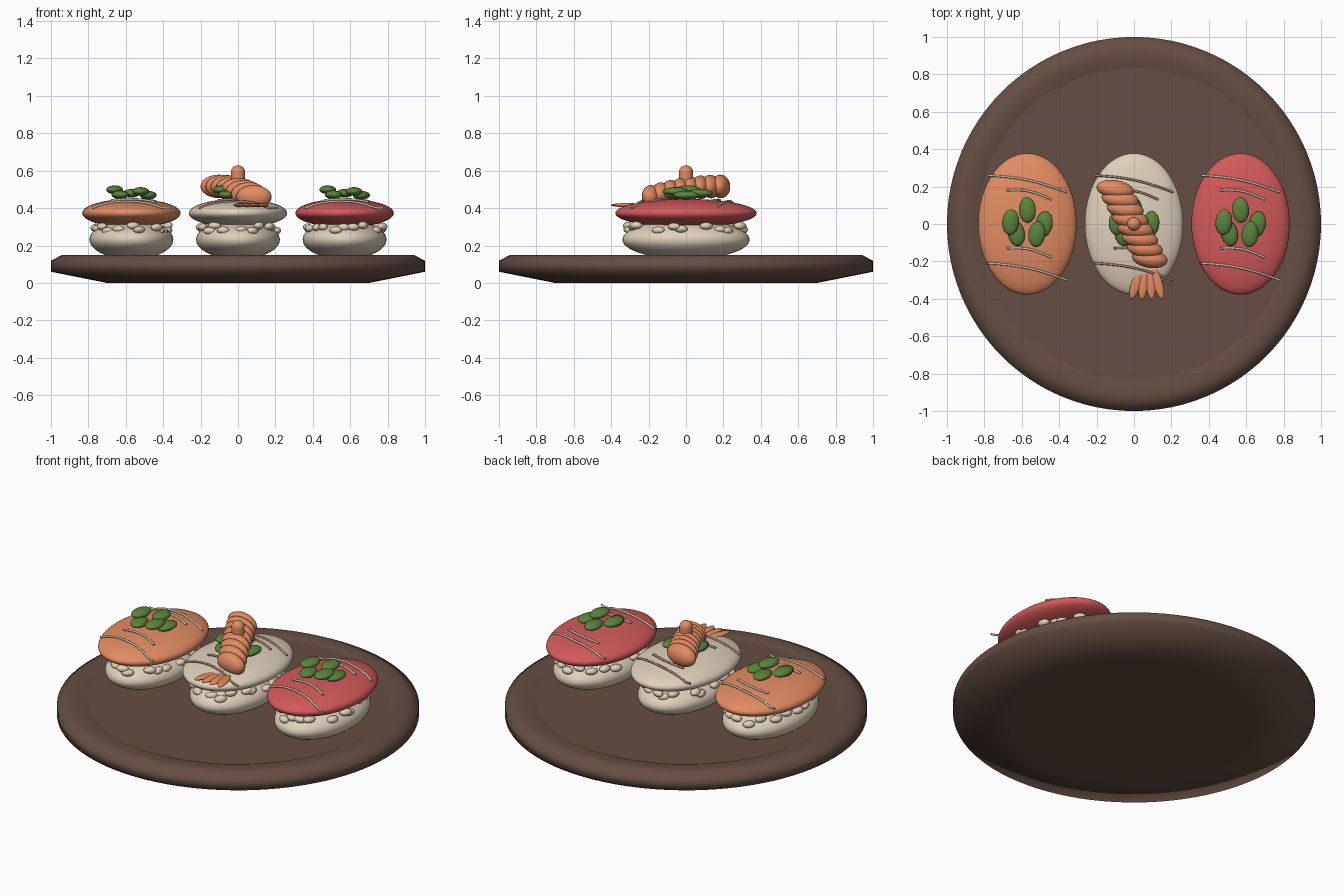
import bpy, bmesh, math, random
from mathutils import Matrix, Vector

random.seed(4)
if "Cube" in bpy.data.objects:
    bpy.data.objects.remove(bpy.data.objects["Cube"])


def material(name, rgb):
    m = bpy.data.materials.new(name)
    m.use_nodes = True
    colour = [(c / 255) ** 2.2 for c in rgb] + [1]
    m.diffuse_color = colour
    m.node_tree.nodes["Principled BSDF"].inputs["Base Color"].default_value = colour
    return m


WOOD = material("dark wood", (101, 79, 69))
RICE = material("rice cream", (222, 207, 185))
ORANGE = material("salmon orange", (226, 139, 99))
RED = material("tuna red", (210, 90, 90))
GREEN = material("leaf green", (91, 131, 61))
SAUCE = material("pale sauce", (214, 198, 178))
BROWN = material("brown sauce", (176, 136, 120))


def finish(name, bm, mat, angle=60):
    mesh = bpy.data.meshes.new(name)
    bm.to_mesh(mesh)
    bm.free()
    mesh.materials.append(mat)
    ob = bpy.data.objects.new(name, mesh)
    bpy.context.collection.objects.link(ob)
    bpy.ops.object.select_all(action="DESELECT")
    ob.select_set(True)
    bpy.context.view_layer.objects.active = ob
    bpy.ops.object.shade_smooth_by_angle(angle=math.radians(angle))
    return ob


def add_ball(bm, loc, radii, turn=0, tilt=0, segments=20):
    """Add a stretched sphere, tilted about x and then turned about z."""
    mat = (Matrix.Translation(loc) @ Matrix.Rotation(turn, 4, "Z")
           @ Matrix.Rotation(tilt, 4, "X") @ Matrix.Diagonal((*radii, 1)))
    bmesh.ops.create_uvsphere(bm, u_segments=segments, v_segments=segments // 2 + 2,
                              radius=1, matrix=mat)


def ball(name, mat, loc, radii, segments=48):
    bm = bmesh.new()
    add_ball(bm, loc, radii, segments=segments)
    return finish(name, bm, mat)


# Round board with softly shaded rim, tapered underside and a faintly sunk top
bm = bmesh.new()
profile = [(0, 0), (0.69, 0), (0.70, 0), (1, 0.06), (1, 0.118), (0.94, 0.15),
           (0.91, 0.15), (0.85, 0.15), (0.84, 0.146), (0.83, 0.146), (0, 0.146)]
verts = [bm.verts.new((r, 0, z)) for r, z in profile]
edges = [bm.edges.new(pair) for pair in zip(verts, verts[1:])]
bmesh.ops.spin(bm, geom=verts + edges, axis=(0, 0, 1), cent=(0, 0, 0),
               angle=math.tau, steps=96)
bmesh.ops.remove_doubles(bm, verts=bm.verts, dist=0.0001)
bmesh.ops.recalc_face_normals(bm, faces=bm.faces)
finish("round_board", bm, WOOD, 85)

TOP = (0.263, 0.378, 0.076)
TOP_Z = 0.373


def top_height(x, y):
    inside = 1 - (x / TOP[0]) ** 2 - (y / TOP[1]) ** 2
    return TOP_Z + TOP[2] * math.sqrt(max(inside, 0))


def sauce_line(name, mat, cx, start, end):
    """Thin bowed line draped over the topping."""
    curve = bpy.data.curves.new(name, "CURVE")
    curve.dimensions = "3D"
    curve.bevel_depth = 0.006
    curve.bevel_resolution = 2
    curve.use_fill_caps = True
    steps = 12
    spline = curve.splines.new("POLY")
    spline.points.add(steps)
    for i, point in enumerate(spline.points):
        t = i / steps
        p = Vector(start).lerp(Vector(end), t)
        y = p.y + 0.02 * math.sin(math.pi * t)
        point.co = (cx + p.x, y, max(top_height(p.x, y) + 0.004, 0.4), 1)
    curve.materials.append(mat)
    bpy.context.collection.objects.link(bpy.data.objects.new(name, curve))


LINES = [((-0.21, 0.26), (0.21, 0.17)), ((-0.11, 0.18), (0.13, 0.13)),
         ((-0.11, -0.13), (0.13, -0.18)), ((-0.21, -0.21), (0.21, -0.30))]
# Leaf position and turn
LEAVES = [(-0.09, 0.01, 0.498, -0.1), (0, 0.075, 0.479, 0.05), (0.09, 0, 0.469, -0.15),
          (-0.06, -0.05, 0.471, 0.2), (0.05, -0.055, 0.489, -0.1)]

# Three pieces: rice, grains, topping, sauce and leaves
for side, cx, mat, sauce in (("right", -0.57, ORANGE, SAUCE),
                             ("middle", 0, RICE, BROWN),
                             ("left", 0.57, RED, SAUCE)):
    ball(side + "_rice", RICE, (cx, 0, 0.232), (0.224, 0.34, 0.106))
    ball(side + "_topping", mat, (cx, 0, TOP_Z), TOP, 64)

    bm = bmesh.new()
    count = 20
    for i in range(count):
        a = math.tau * i / count + random.uniform(-0.12, 0.12)
        z = random.uniform(0.276, 0.31)
        spread = random.uniform(0.82, 0.92)
        along = math.atan2(0.34 * math.cos(a), -0.224 * math.sin(a))
        add_ball(bm, (cx + 0.224 * spread * math.cos(a), 0.34 * spread * math.sin(a), z),
                 (0.036, 0.025, 0.02), along + random.uniform(-0.6, 0.6),
                 random.uniform(-0.2, 0.2), 14)
    finish(side + "_rice_grains", bm, RICE)

    for n, (start, end) in enumerate(LINES):
        sauce_line(f"{side}_sauce_line_{n + 1}", sauce, cx, start, end)

    bm = bmesh.new()
    for x, y, z, turn in LEAVES:
        add_ball(bm, (cx + x, y, z), (0.045, 0.069, 0.023), turn)
    finish(side + "_leaves", bm, GREEN)

# Segmented prawn body arching across the middle piece
bm = bmesh.new()
rings = 8
for i in range(rings):
    t = i / (rings - 1)
    z = 0.516 - 0.056 * t ** 2
    add_ball(bm, (-0.10 + 0.185 * t, 0.185 - 0.37 * t, z),
             (0.102 - 0.006 * t, 0.05, 0.063), -0.15, 0.1)
finish("prawn_body", bm, ORANGE)

# Fanned tail fins
bm = bmesh.new()
for i in range(4):
    add_ball(bm, (0.012 + 0.038 * i, -0.315, 0.416), (0.026, 0.088, 0.011), (i - 1.5) * 0.2)
finish("prawn_tail_fins", bm, ORANGE)

# Upright rounded knob on the prawn
bm = bmesh.new()
bmesh.ops.create_cone(bm, cap_ends=True, segments=24, radius1=0.037, radius2=0.037,
                      depth=0.07, matrix=Matrix.Translation((0, 0, 0.557)))
add_ball(bm, (0, 0, 0.592), (0.037, 0.037, 0.037), segments=24)
finish("prawn_knob", bm, ORANGE)
